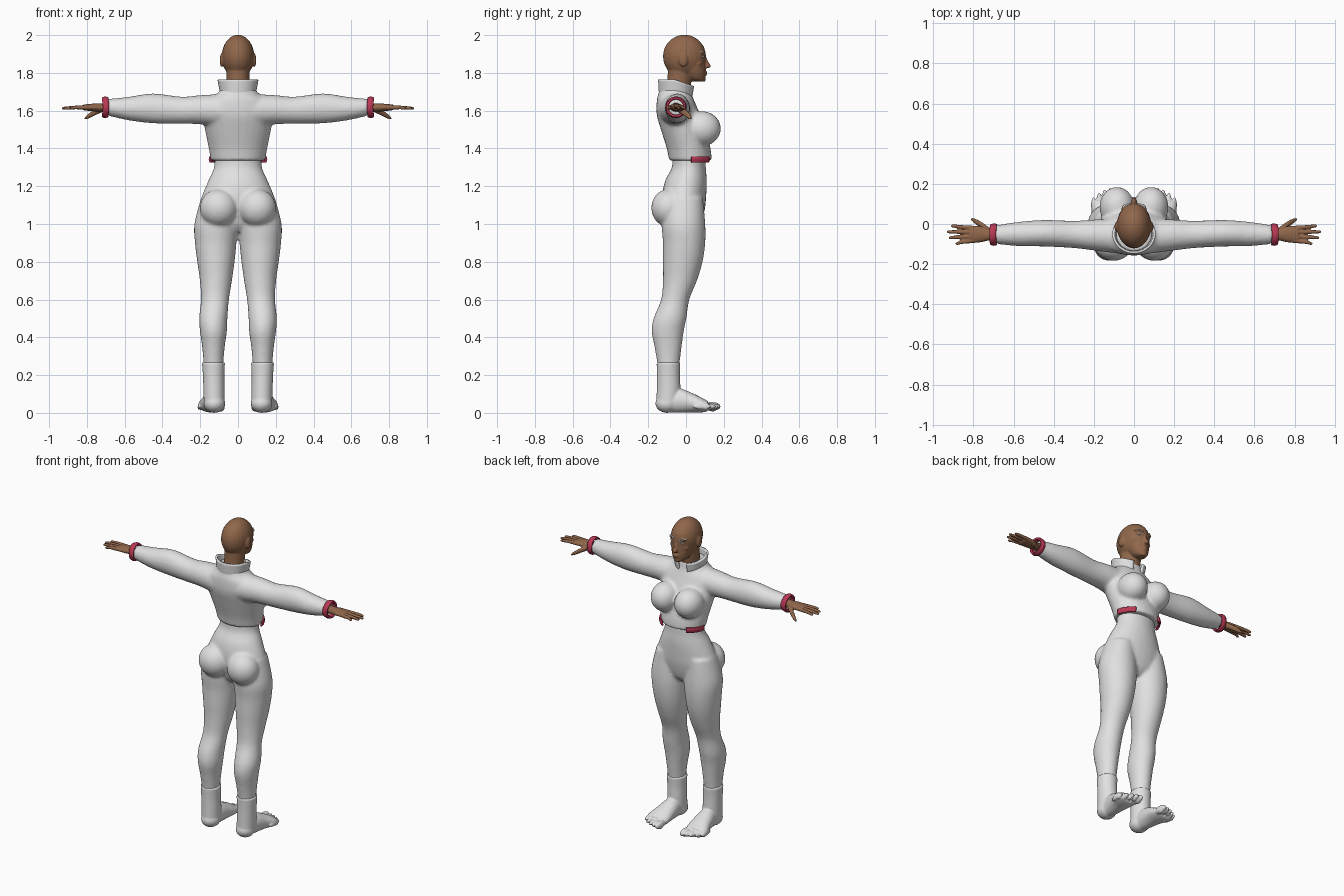
import bpy
import bmesh
import math
from mathutils import Matrix, Vector

cube = bpy.data.objects.get("Cube")
if cube:
    bpy.data.objects.remove(cube, do_unlink=True)


def material(name, color):
    mat = bpy.data.materials.new(name)
    mat.use_nodes = True
    mat.diffuse_color = (*color, 1)
    mat.node_tree.nodes["Principled BSDF"].inputs["Base Color"].default_value = (*color, 1)
    return mat


WHITE = material("white cloth", (0.75, 0.75, 0.75))
SKIN = material("brown skin", (0.28, 0.135, 0.07))
RED = material("crimson trim", (0.48, 0.04, 0.09))


def smooth_sections(rows, steps=4):
    """Catmull-Rom interpolation between cross-sections."""
    rows = [Vector(r) for r in rows]
    result = []
    for i in range(len(rows) - 1):
        a, b = rows[max(i - 1, 0)], rows[i]
        c, d = rows[i + 1], rows[min(i + 2, len(rows) - 1)]
        for k in range(steps):
            t = k / steps
            result.append(b + (c - a) * (t / 2) + (a * 2 - b * 5 + c * 4 - d) * (t * t / 2)
                          + (b * 3 - a - c * 3 + d) * (t ** 3 / 2))
    return result + [rows[-1]]


def place(axis, pos, u, v):
    return {"x": (pos, u, v), "y": (u, pos, v), "z": (u, v, pos)}[axis]


def loft(bm, axis, rows, sides=(1,), arc=None, count=28):
    """Ellipses (position, centre u, centre v, radius u, radius v) skinned along an axis."""
    start, end = arc or (0, math.tau)
    for side in sides:
        rings = []
        for pos, cu, cv, ru, rv in smooth_sections(rows):
            ring = []
            for k in range(count):
                a = start + (end - start) * k / (count - 1 if arc else count)
                p = place(axis, pos, cu + ru * math.cos(a), cv + rv * math.sin(a))
                ring.append(bm.verts.new((p[0] * side, p[1], p[2])))
            rings.append(ring)
        for low, high in zip(rings, rings[1:]):
            for k in range(count - 1 if arc else count):
                n = (k + 1) % count
                bm.faces.new((low[k], low[n], high[n], high[k]))
        if not arc:
            bm.faces.new(rings[0][::-1])
            bm.faces.new(rings[-1])


def ball(bm, centre, radii, sides=(1,)):
    for side in sides:
        where = Matrix.Translation((centre[0] * side, centre[1], centre[2]))
        bmesh.ops.create_uvsphere(bm, u_segments=24, v_segments=16, radius=1,
                                  matrix=where @ Matrix.Diagonal((*radii, 1)))


def finish(name, bm, mat, voxel=0, relax=0, thickness=0):
    """Turn a bmesh into an object, fusing its pieces when a voxel size is given."""
    bmesh.ops.recalc_face_normals(bm, faces=bm.faces)
    for face in bm.faces:
        face.smooth = True
    mesh = bpy.data.meshes.new(name)
    bm.to_mesh(mesh)
    bm.free()
    mesh.materials.append(mat)
    obj = bpy.data.objects.new(name, mesh)
    bpy.context.collection.objects.link(obj)
    if voxel:
        fuse = obj.modifiers.new("Fuse", "REMESH")
        fuse.mode = "VOXEL"
        fuse.voxel_size = voxel
        fuse.use_smooth_shade = True
        soft = obj.modifiers.new("Soften", "SMOOTH")
        soft.factor = 0.5
        soft.iterations = relax
    if thickness:
        shell = obj.modifiers.new("Thickness", "SOLIDIFY")
        shell.thickness = thickness
        shell.offset = 0
    return obj


BOTH = (1, -1)

# Trousers: waist and hips, two legs, buttocks
bm = bmesh.new()
loft(bm, "z", [(1.38, 0, .015, .125, .088), (1.3, 0, .015, .127, .09), (1.23, 0, .0, .157, .11),
               (1.15, 0, -.01, .19, .117), (1.08, 0, -.01, .205, .11),
               (1, 0, -.01, .16, .09), (.96, 0, -.01, .08, .06)])
loft(bm, "z", [(1.14, .11, -.01, .085, .1), (1, .117, -.013, .114, .115), (.9, .118, -.01, .11, .112),
               (.8, .117, -.017, .099, .105), (.7, .117, -.032, .085, .09), (.6, .122, -.057, .074, .075),
               (.5, .131, -.085, .075, .087), (.43, .13, -.097, .071, .085), (.35, .13, -.095, .06, .072),
               (.26, .13, -.093, .052, .059), (.2, .13, -.093, .05, .055)], BOTH)
ball(bm, (.102, -.092, 1.085), (.1, .092, .1), BOTH)
finish("trousers", bm, WHITE, .01, 5)

# Socks: ankle tube, heel, instep and toes
bm = bmesh.new()
loft(bm, "z", [(.268, .13, -.093, .061, .063), (.2, .129, -.093, .057, .061),
               (.12, .127, -.092, .056, .063), (.05, .126, -.095, .055, .062)], BOTH)
ball(bm, (.125, -.1, .05), (.057, .062, .05), BOTH)
loft(bm, "y", [(-.11, .125, .05, .045, .045), (-.04, .128, .065, .053, .064),
               (.03, .133, .054, .063, .052), (.08, .14, .042, .072, .04),
               (.115, .143, .036, .068, .028)], BOTH)
for i in range(5):
    size = .024 if i == 0 else .019 - .001 * i
    x, tip = .09 + .028 * i, .165 - .005 * i * i * .6
    ball(bm, (x, tip - .03, .034), (size * .8, .05, size), BOTH)
    ball(bm, (x, tip - size, .03), (size * .85, size, size), BOTH)
finish("socks", bm, WHITE, .006, 3)

# Jacket: torso, bust and sleeves
bm = bmesh.new()
loft(bm, "z", [(1.335, 0, .024, .144, .113), (1.4, 0, .014, .155, .116), (1.5, 0, -.015, .175, .118),
               (1.58, 0, -.04, .185, .115), (1.65, 0, -.055, .165, .1),
               (1.69, 0, -.058, .11, .088), (1.73, 0, -.055, .085, .08)])
ball(bm, (.085, .085, 1.505), (.087, .1, .092), BOTH)
loft(bm, "x", [(.06, -.06, 1.6, .09, .09), (.2, -.055, 1.605, .077, .077), (.3, -.052, 1.602, .068, .072),
               (.45, -.046, 1.612, .066, .079), (.58, -.05, 1.611, .06, .062),
               (.69, -.053, 1.618, .046, .044)], BOTH)
finish("jacket", bm, WHITE, .01, 5)

# Flared standing collar, open at the throat
bm = bmesh.new()
gap = math.radians(18)
loft(bm, "z", [(1.68, 0, -.055, .088, .082), (1.71, 0, -.053, .092, .086), (1.765, 0, -.05, .102, .092)],
     arc=(math.pi / 2 + gap, math.pi * 2.5 - gap), count=40)
for v in bm.verts:
    # the rim drops toward the front
    if v.co.z > 1.7:
        v.co.z -= max(0, v.co.y + .06) * .35
finish("collar", bm, WHITE, thickness=.012)

# Crimson sleeve cuffs
bm = bmesh.new()
loft(bm, "x", [(.683, -.053, 1.618, .046, .047), (.698, -.053, 1.618, .05, .051),
               (.713, -.053, 1.618, .045, .046)], BOTH, arc=(0, math.tau))
for v in bm.verts:
    v.co.x += math.copysign((v.co.z - 1.618) * .12, v.co.x)
bmesh.ops.remove_doubles(bm, verts=bm.verts, dist=.0001)
finish("sleeve_cuffs", bm, RED, thickness=.012)

# Crimson tabs on the jacket hem
bm = bmesh.new()
loft(bm, "z", [(1.326, 0, .024, .145, .115), (1.342, 0, .024, .15, .12), (1.357, 0, .024, .148, .118)],
     BOTH, arc=(math.radians(2), math.radians(55)), count=14)
finish("hem_tabs", bm, RED, thickness=.01)

# Head: skull, jaw, neck, nose, lips and ears
bm = bmesh.new()
ball(bm, (0, -.008, 1.887), (.086, .114, .115))
loft(bm, "z", [(1.755, 0, .07, .022, .03), (1.77, 0, .053, .042, .05), (1.8, 0, .04, .058, .065),
               (1.84, 0, .03, .068, .074), (1.9, 0, .02, .074, .083), (1.94, 0, .01, .07, .085)])
loft(bm, "z", [(1.62, 0, -.055, .06, .065), (1.75, 0, -.036, .06, .064), (1.85, 0, -.025, .062, .07)])
loft(bm, "z", [(1.825, 0, .105, .013, .015), (1.835, 0, .11, .016, .023),
               (1.86, 0, .1, .009, .018), (1.895, 0, .09, .008, .014)])
ball(bm, (0, .097, 1.803), (.022, .017, .006))
ball(bm, (0, .095, 1.793), (.02, .017, .007))
ball(bm, (0, .087, 1.767), (.018, .018, .014))
ball(bm, (.034, .083, 1.907), (.028, .018, .008), BOTH)
ball(bm, (.045, .06, 1.85), (.02, .025, .018), BOTH)
ball(bm, (.086, -.014, 1.867), (.011, .024, .036), BOTH)
finish("head", bm, SKIN, .005, 4)

# Pale eyes and brows
bm = bmesh.new()
ball(bm, (.034, .088, 1.886), (.015, .011, .006), BOTH)
loft(bm, "x", [(.014, .1, 1.908, .004, .003), (.04, .094, 1.915, .005, .003),
               (.062, .076, 1.908, .004, .002)], BOTH, count=10)
finish("eyes_and_brows", bm, WHITE)

# Hands: palm, four fingers and a lowered thumb
bm = bmesh.new()
loft(bm, "x", [(.66, -.053, 1.618, .028, .025), (.72, -.053, 1.617, .029, .022),
               (.77, -.051, 1.617, .041, .02), (.82, -.051, 1.617, .041, .015)], BOTH)
for i, tip in enumerate((.912, .932, .922, .89)):
    base_y, tip_y = -.02 - .021 * i, -.01 - .029 * i
    loft(bm, "x", [(.79, base_y, 1.617, .011, .012), (.86, (base_y + tip_y) / 2, 1.617, .01, .01),
                   (tip - .01, tip_y, 1.613, .008, .008), (tip, tip_y, 1.612, .004, .004)],
         BOTH, count=12)
loft(bm, "x", [(.71, -.045, 1.612, .018, .016), (.755, -.01, 1.592, .017, .016),
               (.79, .013, 1.572, .013, .013), (.812, .024, 1.558, .006, .006)], BOTH, count=14)
finish("hands", bm, SKIN, .004, 2)
